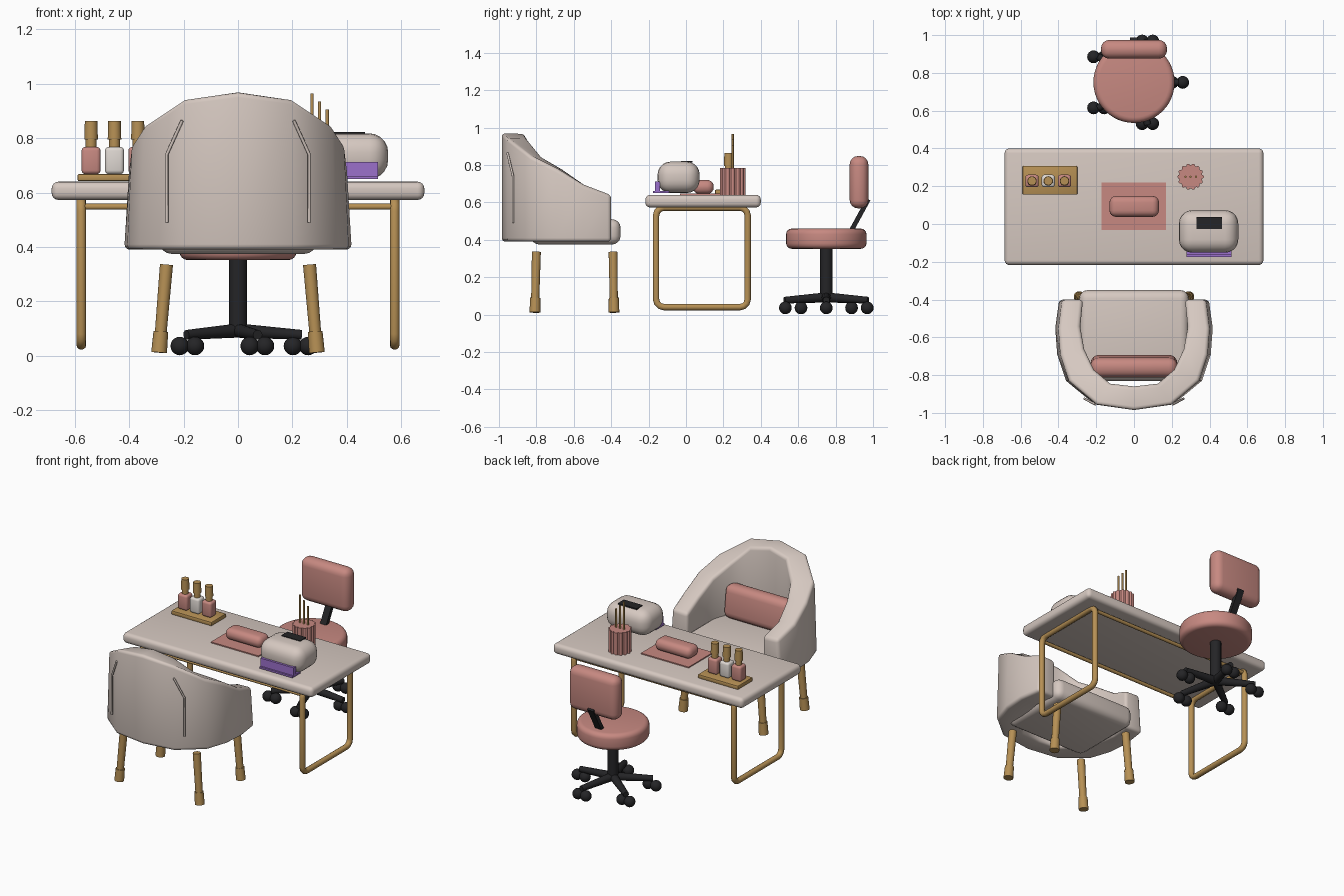
import bpy, bmesh, math
from mathutils import Vector, Matrix

old = bpy.data.objects.get("Cube")
if old:
    bpy.data.objects.remove(old, do_unlink=True)


def material(name, r, g, b):
    m = bpy.data.materials.new(name)
    m.use_nodes = True
    m.diffuse_color = (r, g, b, 1)
    bsdf = next(n for n in m.node_tree.nodes if n.type == 'BSDF_PRINCIPLED')
    bsdf.inputs["Base Color"].default_value = (r, g, b, 1)
    return m


TAUPE = material("warm taupe", .67, .58, .53)
PINK = material("dusty pink", .57, .25, .22)
GOLD = material("brass gold", .47, .28, .09)
BLACK = material("soft black", .018, .018, .02)
PURPLE = material("violet", .33, .16, .6)
CREAM = material("cream", .74, .69, .65)


def finish(name, bm, mat, angle=40):
    bmesh.ops.recalc_face_normals(bm, faces=bm.faces)
    me = bpy.data.meshes.new(name)
    bm.to_mesh(me)
    bm.free()
    me.materials.append(mat)
    me.shade_smooth()
    me.set_sharp_from_angle(angle=math.radians(angle))
    ob = bpy.data.objects.new(name, me)
    bpy.context.collection.objects.link(ob)
    return ob


def round_edges(bm, edges, offset, segments):
    bmesh.ops.bevel(bm, geom=edges, offset=offset, segments=segments,
                    profile=.5, affect='EDGES', clamp_overlap=True)


def box(name, mat, x, y, z, bevel=0, segments=4, tilt=0):
    """Box from (min, max) ranges, tilted about x."""
    bm = bmesh.new()
    bmesh.ops.create_cube(bm, size=1)
    size = [r[1] - r[0] for r in (x, y, z)]
    bmesh.ops.scale(bm, vec=size, verts=bm.verts)
    if bevel:
        round_edges(bm, bm.edges[:], bevel, segments)
    ob = finish(name, bm, mat)
    ob.location = [sum(r) / 2 for r in (x, y, z)]
    ob.rotation_euler.x = tilt
    return ob


def rod(name, mat, a, b, r1, r2=None, sides=20, bevel=0):
    """Cylinder or cone between two points."""
    a, b = Vector(a), Vector(b)
    bm = bmesh.new()
    bmesh.ops.create_cone(bm, cap_ends=True, segments=sides, radius1=r1,
                          radius2=r1 if r2 is None else r2, depth=(b - a).length)
    if bevel:
        rims = [e for e in bm.edges if abs(e.verts[0].co.z - e.verts[1].co.z) < 1e-5]
        round_edges(bm, rims, bevel, 4)
    turn = (b - a).to_track_quat('Z', 'Y').to_matrix().to_4x4()
    bmesh.ops.transform(bm, matrix=Matrix.Translation((a + b) / 2) @ turn, verts=bm.verts)
    return finish(name, bm, mat)


def tube(name, mat, points, radius, closed=False):
    cu = bpy.data.curves.new(name, 'CURVE')
    cu.dimensions = '3D'
    cu.bevel_depth = radius
    cu.bevel_resolution = 3
    cu.use_fill_caps = True
    sp = cu.splines.new('POLY')
    sp.points.add(len(points) - 1)
    for p, co in zip(sp.points, points):
        p.co = (*co, 1)
    sp.use_cyclic_u = closed
    cu.materials.append(mat)
    ob = bpy.data.objects.new(name, cu)
    bpy.context.collection.objects.link(ob)


SIDES = (("left", 1), ("right", -1))

# Table: rounded top, two looped leg frames, two rails
box("table_top", TAUPE, (-.685, .685), (-.217, .4), (.573, .64), .025)
for label, s in SIDES:
    loop = []
    for cy, cz, start in ((.288, .53, 0), (-.118, .53, 90), (-.118, .082, 180), (.288, .082, 270)):
        for step in range(4):
            t = math.radians(start + step * 30)
            loop.append((s * .576, cy + .042 * math.cos(t), cz + .042 * math.sin(t)))
    tube(label + "_table_leg_frame", GOLD, loop, .018, True)
for label, y in (("front", -.155), ("back", .325)):
    rod(label + "_table_rail", GOLD, (-.576, y, .548), (.576, y, .548), .011)

# Armchair shell: outer x, y, inner x, y, top z for each half station
stations = [(0, -.985, 0, -.86, .97), (.2, -.955, .13, -.845, .945),
            (.345, -.83, .215, -.77, .85), (.39, -.69, .265, -.66, .78),
            (.4, -.55, .285, -.54, .695), (.38, -.40, .27, -.40, .64)]
rings = [(-a, b, -c, d, h) for a, b, c, d, h in stations[:0:-1]] + stations
bm = bmesh.new()
loops = []
for ox, oy, ix, iy, h in rings:
    loops.append([bm.verts.new(p) for p in (
        (ox * 1.045, oy, .39), (ox, oy, h), (ix, iy, h - .005), (ix, iy, .39))])
for p, q in zip(loops, loops[1:]):
    for k in range(4):
        n = (k + 1) % 4
        bm.faces.new((p[k], p[n], q[n], q[k]))
bm.faces.new(loops[0])
bm.faces.new(loops[-1])
bmesh.ops.recalc_face_normals(bm, faces=bm.faces)
rim = [e for e in bm.edges if e.calc_face_angle(0) > math.radians(48)]
round_edges(bm, rim, .02, 3)
finish("armchair_shell", bm, TAUPE)

# Armchair cushions, seams and legs
box("armchair_seat", TAUPE, (-.29, .29), (-.83, -.35), (.375, .51), .045)
box("armchair_pillow", PINK, (-.23, .23), (-.805, -.7), (.505, .72), .045, tilt=.12)
for label, s in SIDES:
    tube(label + "_armchair_seam", TAUPE,
         [(s * .205, -.955, .865), (s * .262, -.925, .74), (s * .262, -.925, .49)], .006)
    for end, y, dy in (("front", -.39, .005), ("back", -.8, -.008)):
        top = Vector((s * .263, y, .335))
        foot = Vector((s * .29, y + dy, .012))
        rod(f"{end}_{label}_armchair_leg", GOLD, foot, top, .021, .024)
        rod(f"{end}_{label}_armchair_foot", GOLD, foot, foot.lerp(top, .24), .029, .027)

# Swivel stool
C = Vector((0, .75, 0))
rod("stool_seat", PINK, C + Vector((0, 0, .352)), C + Vector((0, 0, .46)), .215,
    sides=48, bevel=.03)
rod("stool_column", BLACK, C + Vector((0, 0, .075)), C + Vector((0, 0, .36)), .033)
box("stool_backrest", PINK, (-.175, .175), (.875, .975), (.568, .848), .045)
box("stool_back_bracket", BLACK, (-.022, .022), (.91, .935), (.41, .63), tilt=-.5)
for i in range(5):
    t = i * math.tau / 5
    way = Vector((math.cos(t), math.sin(t), 0))
    rod(f"stool_arm_{i}", BLACK, C + Vector((0, 0, .093)), C + way * .235 + Vector((0, 0, .077)),
        .026, .018, 12)
    for side in (-1, 1):
        bm = bmesh.new()
        bmesh.ops.create_uvsphere(bm, u_segments=16, v_segments=10, radius=.034)
        wheel = finish(f"stool_caster_{i}_{'a' if side < 0 else 'b'}", bm, BLACK)
        wheel.location = C + way * .23 + Vector((side * .028, 0, .036))

# Tray with three bottles
box("bottle_tray", GOLD, (-.59, -.3), (.155, .308), (.642, .668), .006, 2)
for i, mat in enumerate((PINK, CREAM, PINK)):
    x, y = -.54 + i * .086, .228
    box(f"bottle_{i}", mat, (x - .035, x + .035), (y - .033, y + .033), (.668, .768), .014, 3)
    rod(f"bottle_neck_{i}", GOLD, (x, y, .76), (x, y, .8), .02)
    rod(f"bottle_cap_{i}", GOLD, (x, y, .795), (x, y, .863), .025, .023)

# Hand mat and hand rest
box("hand_mat", PINK, (-.173, .17), (-.032, .22), (.638, .647))
box("hand_rest", PINK, (-.13, .132), (.038, .148), (.645, .72), .034)

# Fluted pot with sticks
rod("pot", PINK, (.3, .25, .638), (.3, .25, .785), .062, sides=32)
for i in range(14):
    t = i * math.tau / 14
    x, y = .3 + .06 * math.cos(t), .25 + .06 * math.sin(t)
    rod(f"pot_flute_{i}", PINK, (x, y, .638), (x, y, .785), .01, sides=10)
for i, h in enumerate((.965, .935, .905)):
    x = .272 + i * .028
    rod(f"pot_stick_{i}", GOLD, (x, .25, .78), (x, .25, h), .006, sides=10)

# Lamp dryer
box("dryer_body", TAUPE, (.238, .552), (-.152, .073), (.65, .818), .07, 5)
box("dryer_display", BLACK, (.33, .466), (-.026, .036), (.814, .822))
box("dryer_opening", PURPLE, (.278, .515), (-.165, -.14), (.655, .712))
box("dryer_lip", PURPLE, (.278, .515), (-.176, -.09), (.65, .661))
